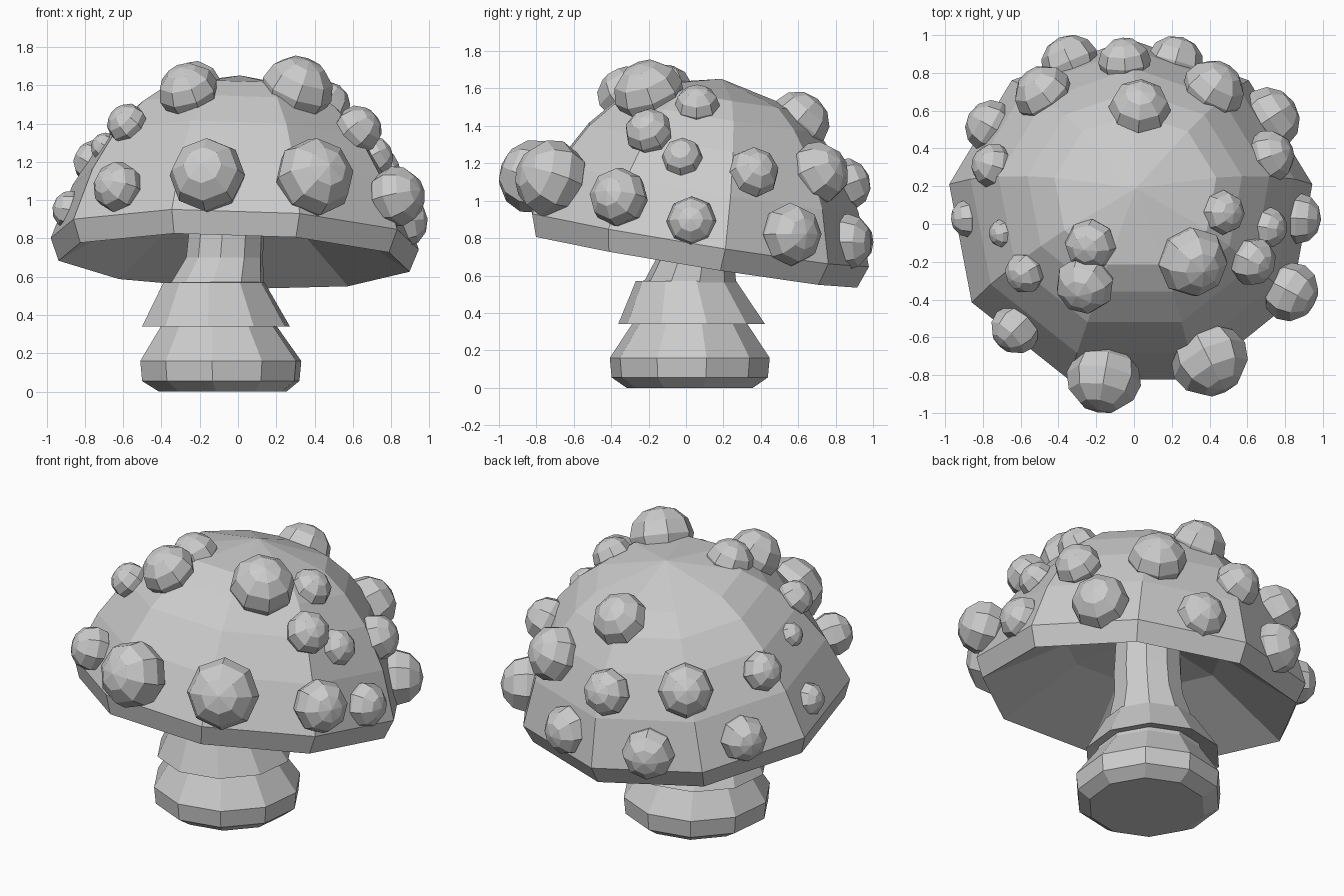
import bpy, bmesh, math
from mathutils import Vector, Matrix

if "Cube" in bpy.data.objects:
    bpy.data.objects.remove(bpy.data.objects["Cube"])

grey = bpy.data.materials.new("light_grey")
grey.diffuse_color = (0.6, 0.6, 0.6, 1)
grey.use_nodes = True
grey.node_tree.nodes["Principled BSDF"].inputs["Base Color"].default_value = grey.diffuse_color


def make_object(name, bm):
    bmesh.ops.recalc_face_normals(bm, faces=bm.faces)
    mesh = bpy.data.meshes.new(name)
    bm.to_mesh(mesh)
    bm.free()
    mesh.materials.append(grey)
    obj = bpy.data.objects.new(name, mesh)
    bpy.context.collection.objects.link(obj)
    return obj


def lathe(name, rings, sides, start=0.0):
    """Closed faceted solid from (radius, height, centre x, centre y) rings."""
    bm = bmesh.new()
    loops = []
    for r, z, cx, cy in rings:
        if r == 0:
            loops.append([bm.verts.new((cx, cy, z))] * sides)
            continue
        angles = [start + 2 * math.pi * i / sides for i in range(sides)]
        loops.append([bm.verts.new((cx + r * math.cos(a), cy + r * math.sin(a), z))
                      for a in angles])
    for a, b in zip(loops, loops[1:]):
        for i in range(sides):
            j = (i + 1) % sides
            bm.faces.new(list(dict.fromkeys((a[i], a[j], b[j], b[i]))))
    for loop in (loops[0], loops[-1]):
        if len(set(loop)) > 1:
            bm.faces.new(loop)
    return make_object(name, bm)


# Nine-sided cap with a hollow underside, leaning back and slightly right
cap_profile = [(0, 0.42), (0.45, 0.28), (0.92, 0), (0.965, 0.12), (0.86, 0.40),
               (0.72, 0.63), (0.57, 0.79), (0.43, 0.89), (0, 0.985)]
cap = lathe("cap", [(r, h, 0, 0) for r, h in cap_profile], 9, math.radians(90))
cap.location = (-0.02, 0.03, 0.68)
cap.rotation_euler = (math.radians(-9.3), math.radians(1.8), 0)
cap.scale = (1.012, 0.975, 1)

# Stem with a bulbous foot
lathe("stem", [(0.34, 0.0, -0.08, 0.02), (0.42, 0.055, -0.09, 0.02),
               (0.43, 0.16, -0.09, 0.02), (0.31, 0.34, -0.10, 0.02),
               (0.25, 0.56, -0.11, 0.02), (0.205, 0.70, -0.07, 0.05),
               (0.20, 0.84, -0.06, 0.05), (0.19, 1.08, -0.04, 0.08)],
      10, math.radians(12))

# Flared skirt around the stem
lathe("skirt", [(0.29, 0.37, -0.11, 0.03), (0.395, 0.34, -0.115, 0.03),
                (0.27, 0.57, -0.125, 0.0), (0.20, 0.575, -0.11, 0.02)],
      10, math.radians(12))

# Faceted warts: x, y, z, radius
warts = [
    (-0.16, -0.82, 1.13, 0.20), (0.40, -0.72, 1.12, 0.21), (0.83, -0.36, 1.02, 0.16),
    (-0.63, -0.56, 1.07, 0.135), (-0.26, -0.32, 1.57, 0.16), (-0.23, -0.11, 1.60, 0.14),
    (0.31, -0.20, 1.58, 0.19), (0.63, -0.20, 1.37, 0.13), (-0.58, -0.26, 1.40, 0.11),
    (0.47, 0.06, 1.51, 0.12), (0.71, -0.02, 1.23, 0.11), (0.87, 0.03, 0.89, 0.135),
    (0.72, 0.36, 1.15, 0.14), (0.72, 0.56, 0.82, 0.17), (0.03, 0.61, 1.43, 0.165),
    (0.42, 0.71, 1.15, 0.17), (-0.48, 0.69, 1.15, 0.16), (-0.05, 0.86, 1.09, 0.14),
    (0.22, 0.86, 0.78, 0.15), (-0.34, 0.86, 0.78, 0.155), (-0.765, 0.52, 0.86, 0.14),
    (-0.75, 0.31, 1.20, 0.12), (-0.88, 0.03, 0.95, 0.10), (-0.70, -0.05, 1.28, 0.075),
]
cap_core = Vector((0, 0.08, 0.8))
for x, y, z, r in warts:
    centre = Vector((x, y, z))
    turn = (centre - cap_core).to_track_quat('Z', 'Y').to_matrix().to_4x4()
    bm = bmesh.new()
    bmesh.ops.create_uvsphere(bm, u_segments=8, v_segments=6, radius=r)
    bmesh.ops.transform(bm, verts=bm.verts, matrix=Matrix.Translation(centre) @ turn
                        @ Matrix.Diagonal((1, 1, 0.9, 1)))
    make_object("wart", bm)
